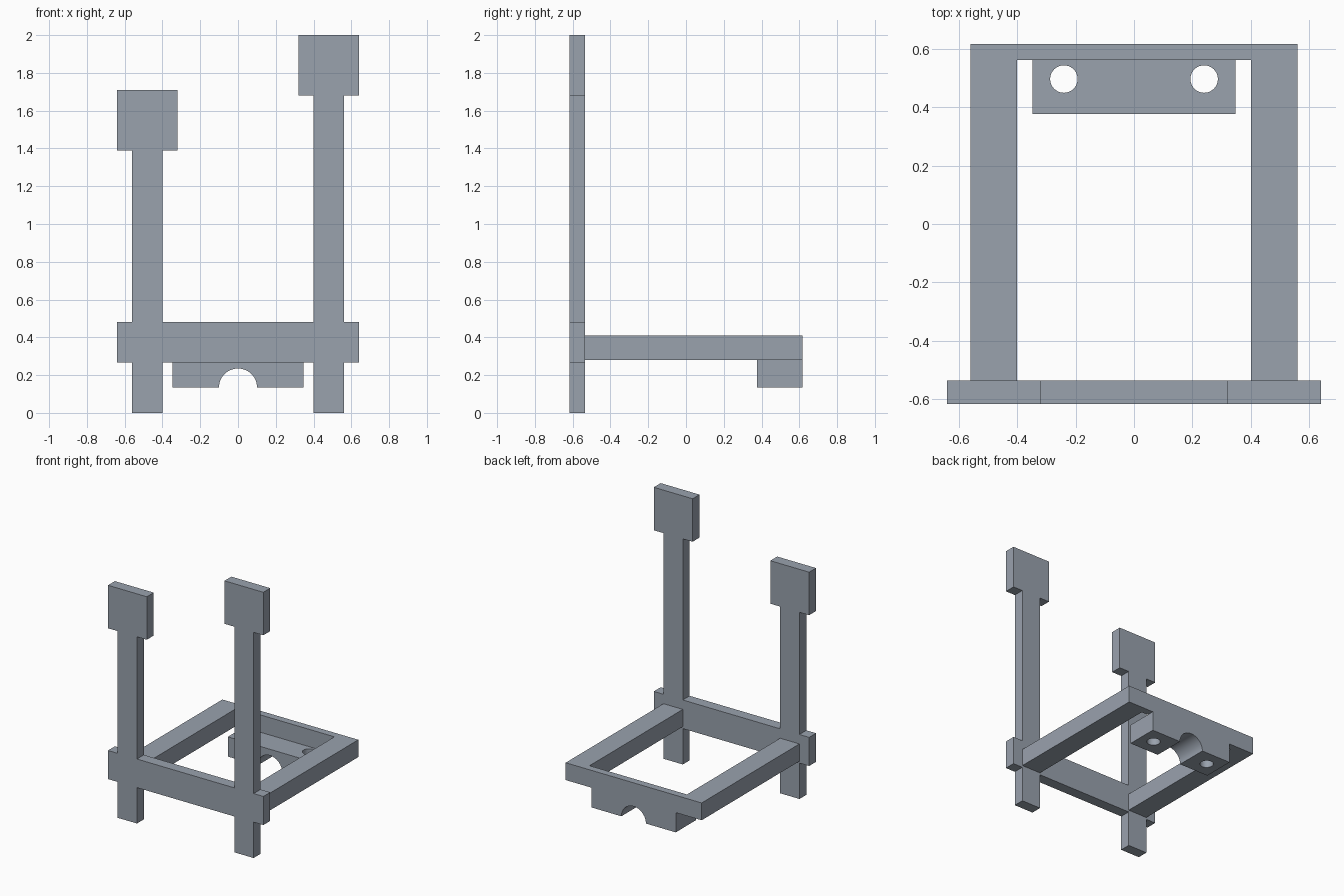
import bpy
import bmesh
from math import pi, cos, sin, radians
from mathutils import Vector

if "Cube" in bpy.data.objects:
    bpy.data.objects.remove(bpy.data.objects["Cube"])

FRONT, BACK = -0.616, 0.616
PLATE_BACK = -0.535
LEG_IN, LEG_OUT, WIDE = 0.401, 0.56, 0.64

# Slate grey finish shared by every part
slate = bpy.data.materials.new("slate_grey")
slate.diffuse_color = (0.32, 0.36, 0.42, 1)
slate.use_nodes = True
slate.node_tree.nodes["Principled BSDF"].inputs["Base Color"].default_value = slate.diffuse_color


def prism(name, outline, to_3d, direction):
    """Extrude a closed 2D outline along a direction into a solid."""
    bm = bmesh.new()
    face = bm.faces.new([bm.verts.new(to_3d(a, b)) for a, b in outline])
    ext = bmesh.ops.extrude_face_region(bm, geom=[face])
    moved = [v for v in ext["geom"] if isinstance(v, bmesh.types.BMVert)]
    bmesh.ops.translate(bm, verts=moved, vec=Vector(direction))
    bmesh.ops.recalc_face_normals(bm, faces=bm.faces)
    mesh = bpy.data.meshes.new(name)
    bm.to_mesh(mesh)
    bm.free()
    mesh.materials.append(slate)
    obj = bpy.data.objects.new(name, mesh)
    bpy.context.collection.objects.link(obj)
    return obj


def post(side, head_bottom, head_top):
    """Outline of one post with a square head, from inner to outer side."""
    pts = [(LEG_IN, 0.48), (LEG_IN, head_bottom), (0.32, head_bottom), (0.32, head_top),
           (WIDE, head_top), (WIDE, head_bottom), (LEG_OUT, head_bottom), (LEG_OUT, 0.48),
           (WIDE, 0.48), (WIDE, 0.267), (LEG_OUT, 0.267), (LEG_OUT, 0), (LEG_IN, 0),
           (LEG_IN, 0.267)]
    return [(side * x, z) for x, z in pts]


# Flat front plate: crossbar, legs and two posts of unequal height
plate = post(1, 1.68, 2.0) + post(-1, 1.39, 1.71)[::-1]
prism("front_plate", plate, lambda x, z: (x, FRONT, z), (0, PLATE_BACK - FRONT, 0))

# U-shaped horizontal frame: two side arms and a thin rear bar
frame = [(-LEG_OUT, PLATE_BACK), (-LEG_OUT, BACK), (LEG_OUT, BACK), (LEG_OUT, PLATE_BACK),
         (LEG_IN, PLATE_BACK), (LEG_IN, 0.562), (-LEG_IN, 0.562), (-LEG_IN, PLATE_BACK)]
prism("arm_frame", frame, lambda x, y: (x, y, 0.281), (0, 0, 0.129))

# Rear clamp block with a half-round channel underneath
arch = [(0.101 * cos(i * pi / 24), 0.134 + 0.101 * sin(i * pi / 24)) for i in range(25)]
clamp = arch + [(-0.347, 0.134), (-0.347, 0.281), (0.347, 0.281), (0.347, 0.134)]
block = prism("clamp_block", clamp, lambda x, z: (x, 0.376, z), (0, BACK - 0.376, 0))

# Two vertical bolt holes through the block
for x in (-0.24, 0.24):
    bpy.ops.mesh.primitive_cylinder_add(vertices=40, radius=0.047, depth=0.5,
                                        location=(x, 0.496, 0.2))
    cutter = bpy.context.object
    cutter.name = "hole_cutter"
    cutter.hide_render = True
    cutter.data.materials.append(slate)
    mod = block.modifiers.new("bolt_hole", 'BOOLEAN')
    mod.operation = 'DIFFERENCE'
    mod.solver = 'EXACT'
    mod.object = cutter
    bpy.context.view_layer.objects.active = block
    bpy.ops.object.modifier_apply(modifier=mod.name)
    bpy.data.objects.remove(cutter)

# Smooth the curved channel and holes, keeping the edges crisp
bpy.ops.object.select_all(action='DESELECT')
block.select_set(True)
bpy.context.view_layer.objects.active = block
bpy.ops.object.shade_smooth_by_angle(angle=radians(30))
